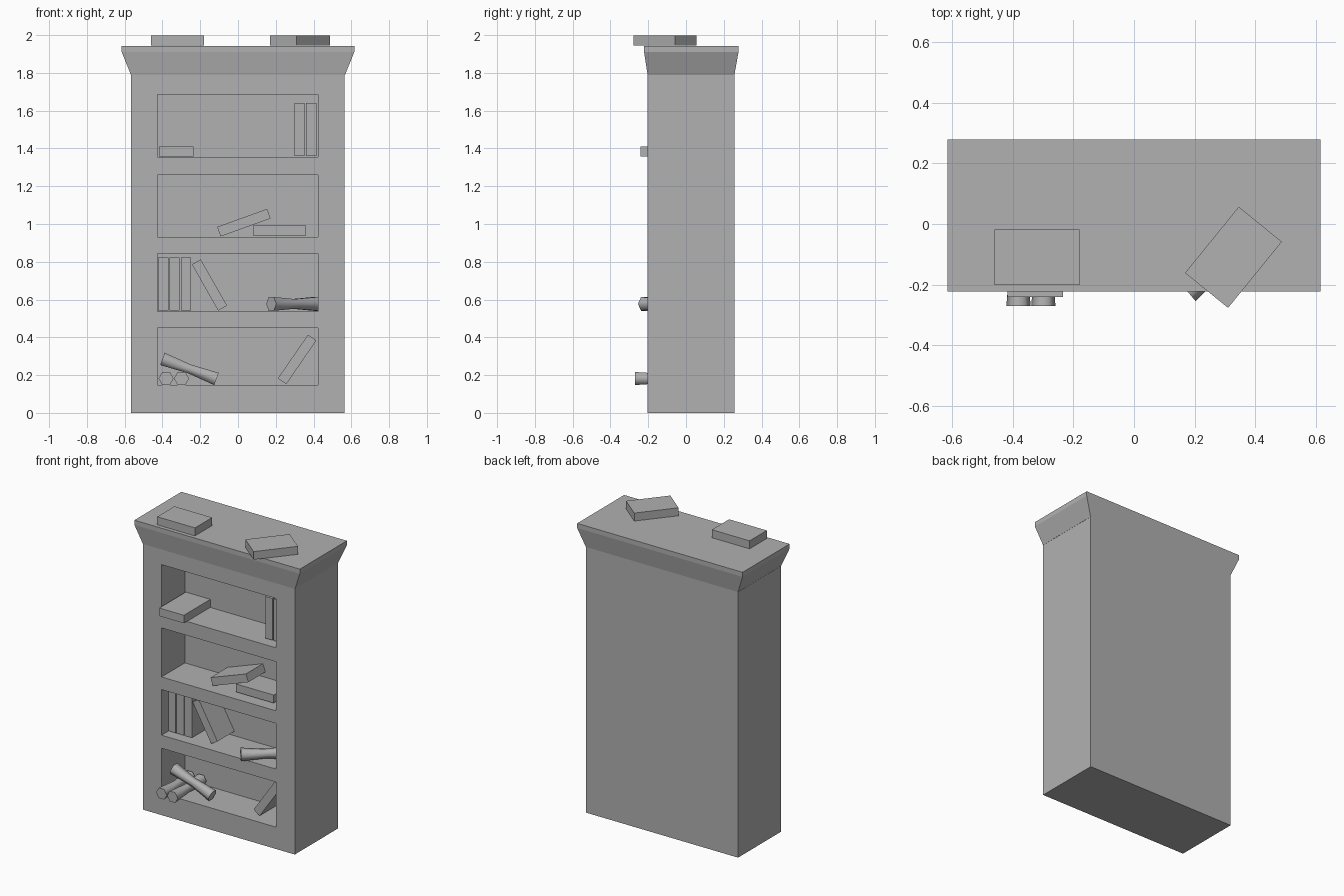
import bpy, bmesh
from math import radians, cos, sin, pi
from mathutils import Matrix, Vector

if "Cube" in bpy.data.objects:
    bpy.data.objects.remove(bpy.data.objects["Cube"])

# Mid grey shared by all parts
grey = bpy.data.materials.new("mid_grey")
grey.diffuse_color = (0.44, 0.44, 0.44, 1)
grey.use_nodes = True
grey.node_tree.nodes["Principled BSDF"].inputs["Base Color"].default_value = grey.diffuse_color


def finish(bm, name):
    bmesh.ops.recalc_face_normals(bm, faces=bm.faces)
    me = bpy.data.meshes.new(name)
    bm.to_mesh(me)
    bm.free()
    me.materials.append(grey)
    ob = bpy.data.objects.new(name, me)
    bpy.context.collection.objects.link(ob)
    return ob


def box(name, center, size, rot=0.0, axis='Y'):
    bm = bmesh.new()
    m = Matrix.Translation(center) @ Matrix.Rotation(radians(rot), 4, axis)
    bmesh.ops.create_cube(bm, size=1, matrix=m @ Matrix.Diagonal((*size, 1)))
    return finish(bm, name)


def loft(bm, rings):
    """Skin closed rings of points and cap both ends."""
    loops = [[bm.verts.new(p) for p in r] for r in rings]
    n = len(loops[0])
    for a, b in zip(loops, loops[1:]):
        for i in range(n):
            bm.faces.new((a[i], a[(i + 1) % n], b[(i + 1) % n], b[i]))
    bm.faces.new(loops[0])
    bm.faces.new(loops[-1])


# Cabinet body: gridded front with four recessed bays
FRONT, BACK, RECESS = -0.203, 0.256, 0.045
xs = [-0.567, -0.427, 0.424, 0.565]
zs = [0, 0.147, 0.45, 0.538, 0.845, 0.93, 1.26, 1.354, 1.686, 1.788]
bm = bmesh.new()
grid = [[bm.verts.new((x, FRONT, z)) for x in xs] for z in zs]
bays = []
for j in range(len(zs) - 1):
    for i in range(3):
        f = bm.faces.new((grid[j][i], grid[j][i + 1], grid[j + 1][i + 1], grid[j + 1][i]))
        if i == 1 and j % 2 == 1:
            bays.append(f)
rim = [e for e in bm.edges if e.is_boundary]
shell = bmesh.ops.extrude_edge_only(bm, edges=rim)['geom']
bmesh.ops.translate(bm, vec=(0, BACK - FRONT, 0),
                    verts=[g for g in shell if isinstance(g, bmesh.types.BMVert)])
back_edges = [g for g in shell if isinstance(g, bmesh.types.BMEdge) and g.is_boundary]
bmesh.ops.contextual_create(bm, geom=back_edges)
for f in bays:
    vs = list(f.verts)
    inner = [bm.verts.new(v.co + Vector((0, RECESS - FRONT, 0))) for v in vs]
    bm.faces.remove(f)
    for i in range(4):
        k = (i + 1) % 4
        bm.faces.new((vs[i], vs[k], inner[k], inner[i]))
    bm.faces.new(inner)
finish(bm, "cabinet_body")

# Flared cornice
bm = bmesh.new()
loft(bm, [[(-w, y0, z), (w, y0, z), (w, y1, z), (-w, y1, z)]
          for w, y0, y1, z in ((0.566, FRONT, BACK, 1.788),
                               (0.616, -0.222, 0.278, 1.911),
                               (0.616, -0.222, 0.278, 1.942))])
finish(bm, "cornice")

# Books: L long, W wide, T thick
L, W, T = 0.281, 0.183, 0.054
box("top_book_left", (-0.32, -0.11, 1.972), (L, W, T))
box("top_book_right", (0.328, -0.11, 1.972), (L, W, T), 50.9, 'Z')
box("flat_book_upper", (-0.326, -0.1, 1.384), (W, L, T))
DEEP = -0.044
for x, z in ((0.325, 1.5), (0.388, 1.5), (-0.396, 0.683), (-0.336, 0.683), (-0.275, 0.683)):
    box("upright_book", (x, DEEP, z), (T, W, L))
for x, z, tilt in ((0.22, 0.966, 0), (0.031, 1.007, -19.8),
                   (-0.151, 0.677, 60.3), (0.313, 0.283, -55.4)):
    box("lying_book" if tilt == 0 else "leaning_book", (x, DEEP, z), (L, W, T), tilt)


# Scrolls: six-sided rolls, waisted in the middle
def scroll(start, direction, length=0.305, r=0.04):
    d = Vector(direction).normalized()
    side = d.cross(Vector((0, 0, 1))).normalized()
    up = side.cross(d)
    bm = bmesh.new()
    loft(bm, [[Vector(start) + d * length * t
               + (side * cos(i * pi / 3) + up * sin(i * pi / 3)) * r * k for i in range(6)]
              for t, k in ((0, 1), (0.5, 0.7), (1, 1))])
    ob = finish(bm, "scroll")
    bpy.context.view_layer.objects.active = ob
    ob.select_set(True)
    bpy.ops.object.shade_smooth_by_angle(angle=radians(65))
    ob.select_set(False)


scroll((-0.381, -0.27, 0.182), (0, 1, 0))
scroll((-0.299, -0.27, 0.182), (0, 1, 0))
scroll((-0.4, -0.11, 0.286), (0.285, 0, -0.106))
scroll((0.176, -0.222, 0.577), (0.77, 0.64, 0), r=0.042)
